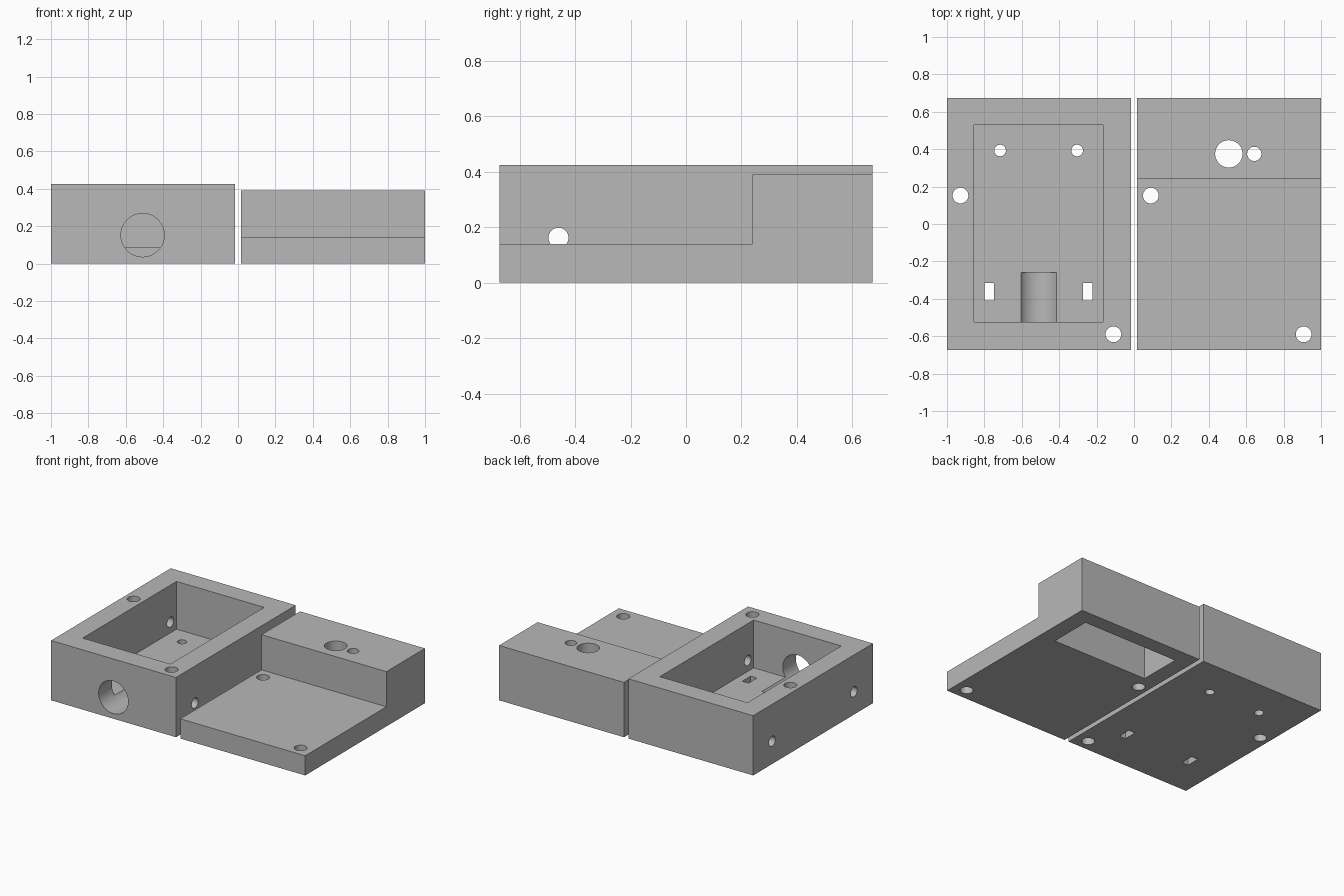
import bpy, math

if "Cube" in bpy.data.objects:
    bpy.data.objects.remove(bpy.data.objects["Cube"])

plastic = bpy.data.materials.new("grey plastic")
plastic.diffuse_color = (0.48, 0.48, 0.48, 1)
plastic.use_nodes = True
plastic.node_tree.nodes["Principled BSDF"].inputs["Base Color"].default_value = plastic.diffuse_color


def box(name, x, y, z):
    """Box from (min, max) pairs."""
    bpy.ops.mesh.primitive_cube_add(
        size=1, location=[(a + b) / 2 for a, b in (x, y, z)])
    ob = bpy.context.object
    ob.name = name
    ob.scale = [b - a for a, b in (x, y, z)]
    bpy.ops.object.transform_apply(location=True, rotation=True, scale=True)
    return ob


def rod(centre, radius, length, axis="Z"):
    """Cylinder used as a drill."""
    rot = {"Z": (0, 0, 0), "X": (0, math.pi / 2, 0), "Y": (math.pi / 2, 0, 0)}[axis]
    bpy.ops.mesh.primitive_cylinder_add(
        vertices=64, radius=radius, depth=length, location=centre, rotation=rot)
    ob = bpy.context.object
    ob.name = "drill"
    bpy.ops.object.transform_apply(location=True, rotation=True, scale=True)
    return ob


def combine(target, tool, operation="DIFFERENCE"):
    """Apply one boolean and discard the tool."""
    tool.hide_render = True
    mod = target.modifiers.new("cut", "BOOLEAN")
    mod.operation = operation
    mod.solver = "EXACT"
    mod.object = tool
    bpy.ops.object.select_all(action="DESELECT")
    bpy.context.view_layer.objects.active = target
    target.select_set(True)
    bpy.ops.object.modifier_apply(modifier=mod.name)
    bpy.data.objects.remove(tool, do_unlink=True)


def finish(ob):
    ob.data.materials.clear()
    ob.data.materials.append(plastic)
    bpy.ops.object.select_all(action="DESELECT")
    bpy.context.view_layer.objects.active = ob
    ob.select_set(True)
    bpy.ops.object.shade_smooth_by_angle(angle=math.radians(30))


# Open case with a deep rectangular cavity
case = box("case", (-1, -0.017), (-0.673, 0.673), (0, 0.425))
combine(case, box("cavity", (-0.855, -0.165), (-0.525, 0.53), (0.085, 0.6)))
# Round port through the front wall, grooving the floor
combine(case, rod((-0.51, -0.51, 0.152), 0.116, 0.5, "Y"))
# Corner screw holes through the full height
for x, y in ((-0.928, 0.152), (-0.11, -0.59)):
    combine(case, rod((x, y, 0.2), 0.042, 1))
# Floor holes and slots, mirrored about the case centre
for s in (-1, 1):
    combine(case, rod((-0.51 + s * 0.206, 0.393, 0), 0.031, 0.4))
    cx = -0.51 + s * 0.263
    combine(case, box("slot", (cx - 0.025, cx + 0.025), (-0.41, -0.315), (-0.1, 0.2)))
# Cross holes through both side walls
for y in (-0.46, 0.46):
    combine(case, rod((-0.51, y, 0.162), 0.036, 1.4, "X"))
finish(case)

# Stepped lid, extruded from its side profile
profile = [(-0.673, 0), (0.673, 0), (0.673, 0.39), (0.24, 0.39), (0.24, 0.14), (-0.673, 0.14)]
n = len(profile)
verts = [(x, y, z) for x in (0.017, 1) for y, z in profile]
faces = [tuple(reversed(range(n))), tuple(range(n, 2 * n))]
faces += [(i, (i + 1) % n, n + (i + 1) % n, n + i) for i in range(n)]
mesh = bpy.data.meshes.new("stepped_lid")
mesh.from_pydata(verts, [], faces)
lid = bpy.data.objects.new("stepped_lid", mesh)
bpy.context.collection.objects.link(lid)
# Pocket under the raised block
combine(lid, box("pocket", (0.13, 0.88), (0.26, 0.565), (-0.2, 0.295)))
# Screw holes in the plate, large and small holes in the block
for x, y, r in ((0.09, 0.152, 0.042), (0.907, -0.59, 0.042),
                (0.507, 0.375, 0.073), (0.643, 0.375, 0.038)):
    combine(lid, rod((x, y, 0.2), r, 1))
finish(lid)
